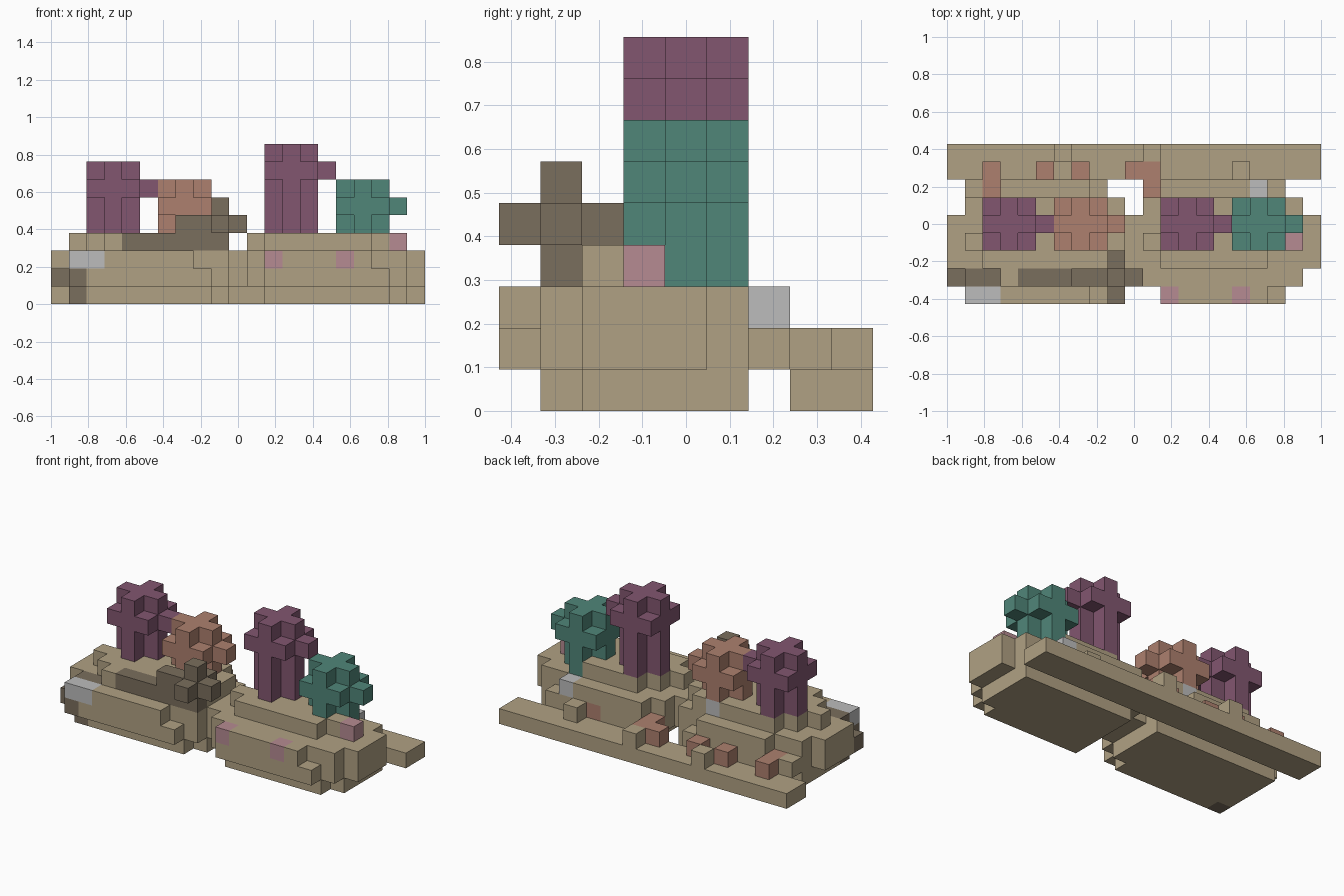
import bpy, bmesh
from mathutils import Vector

cube = bpy.data.objects.get("Cube")
if cube:
    bpy.data.objects.remove(cube, do_unlink=True)

UNIT = 2 / 21
ORIGIN = Vector((-1, -4.5 * UNIT, 0))
grid = {}


def material(name, rgb):
    """Flat material from 8-bit sRGB."""
    lin = [((c / 255 + 0.055) / 1.055) ** 2.4 for c in rgb] + [1]
    mat = bpy.data.materials.new(name)
    mat.use_nodes = True
    mat.diffuse_color = lin
    bsdf = mat.node_tree.nodes["Principled BSDF"]
    bsdf.inputs["Base Color"].default_value = lin
    bsdf.inputs["Roughness"].default_value = 1
    return mat


tan = material("sand tan", (176, 161, 131))
brown = material("dark brown", (122, 110, 93))
purple = material("plum purple", (130, 86, 112))
teal = material("sea teal", (80, 134, 121))
orange = material("clay orange", (173, 128, 110))
pink = material("dusty pink", (182, 139, 146))
grey = material("light grey", (188, 188, 188))


def fill(part, xs, ys, zs):
    """Fill a block of cells; an int means a single cell, a pair a range."""
    rng = [range(a, a + 1) if isinstance(a, int) else range(*a) for a in (xs, ys, zs)]
    for x in rng[0]:
        for y in rng[1]:
            for z in rng[2]:
                grid[x, y, z] = part


def layer(part, z, rows):
    """One rock layer: (rows, x range) pairs."""
    for ys, xs in rows:
        fill(part, xs, ys, z)


def tree(part, cx, cz, base):
    """Cross-shaped trunk, rounded crown without corners, one side arm."""
    cy = 4
    for z in range(base, cz):
        fill(part, (cx - 1, cx + 2), cy, z)
        fill(part, cx, (cy - 1, cy + 2), z)
    for dx in (-1, 0, 1):
        for dy in (-1, 0, 1):
            for dz in (-1, 0, 1):
                if dx * dy * dz == 0:
                    fill(part, cx + dx, cy + dy, cz + dz)
    fill(part, cx + 2, cy, cz)


# Back plank and the small blocks on it
fill("back_plank", (0, 21), (7, 9), 0)
for x, y in ((6, 8), (11, 8), (16, 7)):
    fill("plank_blocks", x, y, 1)

# Left rock
layer("left_rock", 0, [(1, (1, 9)), ((2, 6), (1, 10))])
layer("left_rock", 1, [(0, (2, 9)), (1, (0, 10)), ((2, 5), (0, 11)), (5, (1, 10)), (6, (1, 9))])
layer("left_rock", 2, [(0, (1, 8)), (1, (1, 10)), ((2, 5), (0, 11)), (5, (1, 10)), (6, (3, 8))])
layer("left_rock", 3, [(1, (3, 10)), (2, (2, 10)), (3, (1, 10)), (4, (2, 10)), (5, (3, 9))])

# Right rock
layer("right_rock", 0, [(1, (12, 19)), ((2, 6), (12, 20))])
layer("right_rock", 1, [(0, (12, 19)), (1, (11, 20)), ((2, 5), (11, 21)), (5, (11, 20)), (6, (11, 19))])
layer("right_rock", 2, [(0, (12, 18)), (1, (11, 20)), ((2, 5), (11, 21)), (5, (11, 20)), (6, (12, 18))])
layer("right_rock", 3, [(2, (12, 18)), (3, (11, 19)), (4, (12, 18)), (5, (13, 17))])

# Four corals
tree("left_purple_coral", 3, 6, 4)
tree("orange_coral", 7, 5, 4)
tree("tall_purple_coral", 13, 7, 4)
tree("teal_coral", 17, 5, 3)

# Brown growth on the left rock, with its branching tip
fill("brown_branch", (4, 10), 1, 3)
fill("brown_branch", (7, 11), 1, 4)
fill("brown_branch", 9, (0, 3), 4)
fill("brown_branch", 9, 1, 5)

# Brown corner of the left rock
fill("brown_corner", 0, 1, 1)
fill("brown_corner", 1, 1, (0, 3))
fill("brown_corner", 2, 1, 2)
fill("brown_corner", 1, 0, 1)

# Pink, grey and orange patches
for x, y, z in ((12, 0, 2), (16, 0, 2), (19, 3, 3)):
    fill("pink_patches", x, y, z)
fill("grey_patches", (1, 3), 0, 2)
fill("grey_patches", 7, 5, 3)
fill("grey_patches", 17, 6, 2)
fill("orange_patches", 2, (6, 8), 1)
fill("orange_patches", 11, (6, 8), 1)
for x, y in ((5, 7), (7, 7), (10, 7), (15, 6)):
    fill("orange_patches", x, y, 1)

COLOURS = {
    "back_plank": tan, "plank_blocks": tan, "left_rock": tan, "right_rock": tan,
    "left_purple_coral": purple, "tall_purple_coral": purple,
    "orange_coral": orange, "orange_patches": orange, "teal_coral": teal,
    "brown_branch": brown, "brown_corner": brown,
    "pink_patches": pink, "grey_patches": grey,
}


def build(part, mat):
    """Mesh the exposed faces of a part and merge flat regions."""
    bm = bmesh.new()
    for cell, owner in grid.items():
        if owner != part:
            continue
        centre = Vector(cell) + Vector((0.5, 0.5, 0.5))
        for axis in range(3):
            for sign in (-1, 1):
                n = Vector((0, 0, 0))
                n[axis] = sign
                if tuple(int(a + b) for a, b in zip(cell, n)) in grid:
                    continue
                u = Vector((0, 0, 0))
                u[(axis + 1) % 3] = 0.5
                v = n.cross(u)
                mid = centre + n * 0.5
                corners = (mid - u - v, mid + u - v, mid + u + v, mid - u + v)
                bm.faces.new([bm.verts.new(ORIGIN + c * UNIT) for c in corners])
    bmesh.ops.remove_doubles(bm, verts=bm.verts, dist=0.001)
    bmesh.ops.dissolve_limit(bm, angle_limit=0.01, verts=bm.verts, edges=bm.edges)
    mesh = bpy.data.meshes.new(part)
    bm.to_mesh(mesh)
    bm.free()
    mesh.materials.append(mat)
    bpy.context.collection.objects.link(bpy.data.objects.new(part, mesh))


for part, mat in COLOURS.items():
    build(part, mat)
